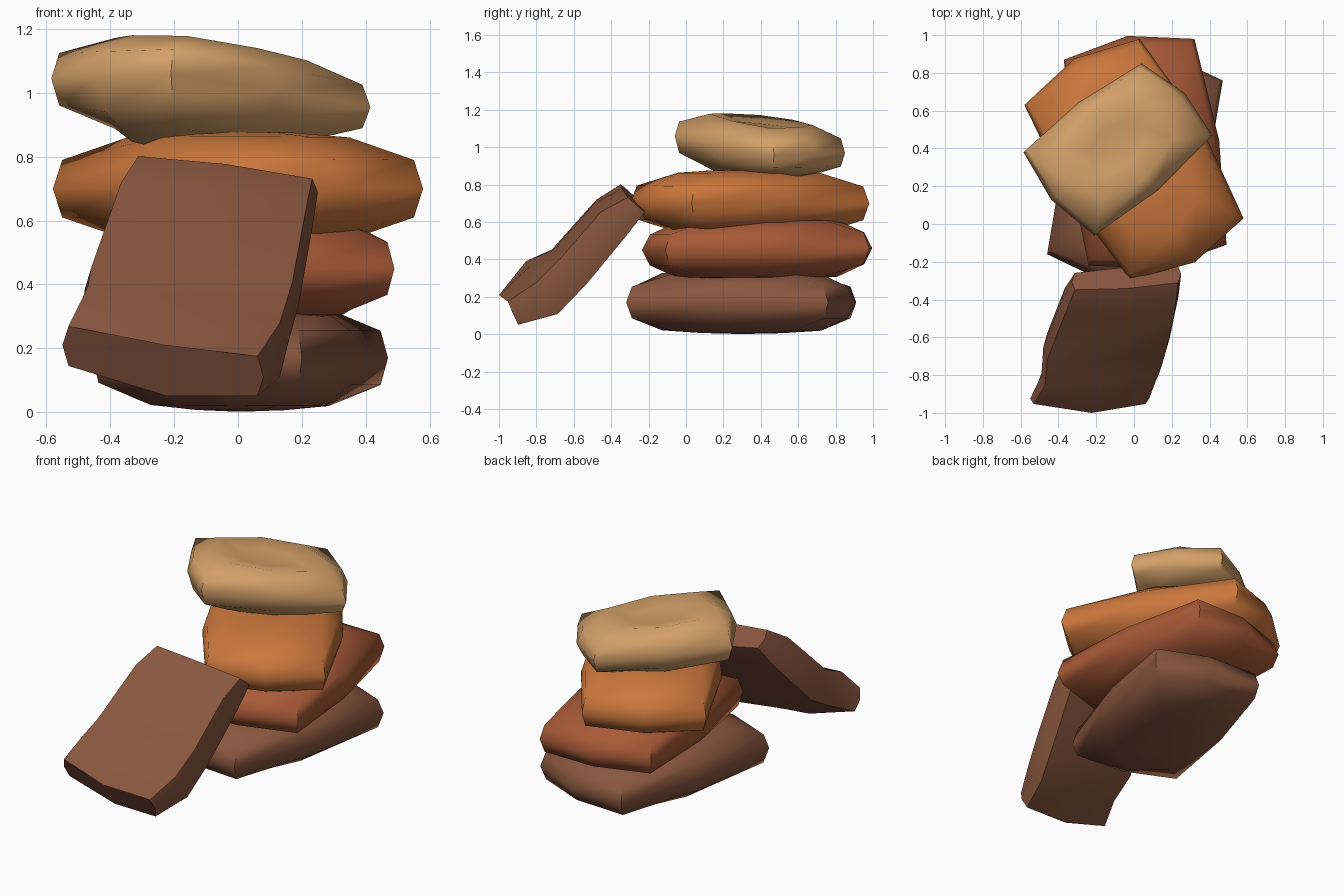
import bpy, bmesh, math
from mathutils import Vector

if "Cube" in bpy.data.objects:
    bpy.data.objects.remove(bpy.data.objects["Cube"])


def material(name, rgb):
    m = bpy.data.materials.new(name)
    m.diffuse_color = (*rgb, 1)
    m.use_nodes = True
    m.node_tree.nodes["Principled BSDF"].inputs["Base Color"].default_value = m.diffuse_color
    return m


BROWN = material("dark_brown", (0.25, 0.094, 0.05))
RUST = material("rust_red", (0.39, 0.102, 0.039))
ORANGE = material("orange_clay", (0.60, 0.185, 0.046))
TAN = material("sandy_tan", (0.65, 0.35, 0.14))

# Half profile of a stone: (reach at corners, reach at edge middles, share of half thickness)
PROFILE = [(0.3, 0.36, -0.97), (0.6, 0.7, -0.89), (0.95, 0.93, -0.5), (1, 1, 0),
           (0.95, 0.93, 0.5), (0.6, 0.7, 0.89), (0.3, 0.36, 0.97)]


def finish(name, bm, mat):
    bmesh.ops.recalc_face_normals(bm, faces=bm.faces)
    me = bpy.data.meshes.new(name)
    bm.to_mesh(me)
    bm.free()
    me.materials.append(mat)
    ob = bpy.data.objects.new(name, me)
    bpy.context.collection.objects.link(ob)
    bpy.ops.object.select_all(action='DESELECT')
    ob.select_set(True)
    bpy.context.view_layer.objects.active = ob
    bpy.ops.object.shade_smooth_by_angle(angle=math.radians(60))
    return ob


def bridge(bm, rings):
    n = len(rings[0])
    for a, b in zip(rings, rings[1:]):
        for i in range(n):
            j = (i + 1) % n
            bm.faces.new((a[i], a[j], b[j], b[i]))


def stone(name, corners, mat, bulge=1.13, sag=None, dip=0):
    """Flat pillow stone from four corners (x, y, mid height, half thickness)."""
    cs = [Vector(c) for c in corners]
    mid = sum(cs, Vector((0, 0, 0, 0))) / 4
    outline = []
    for a, b in zip(cs, cs[1:] + cs[:1]):
        m = (a + b) / 2
        m.x = mid.x + (m.x - mid.x) * bulge
        m.y = mid.y + (m.y - mid.y) * bulge
        outline += [a, m]
    sag = sag or {}
    bm = bmesh.new()
    rings = []
    for at_corner, at_middle, t in PROFILE:
        ring = []
        for i, p in enumerate(outline):
            q = mid.lerp(p, at_middle if i % 2 else at_corner)
            k = sag.get(i, 1) if t < 0 else 1
            z = q.z + t * q.w * k
            if t > 0.9:
                z -= dip
            ring.append(bm.verts.new((q.x, q.y, z)))
        rings.append(ring)
    bridge(bm, rings)
    for ring, side in ((rings[0], -1), (rings[-1], 1)):
        z = mid.z + side * mid.w - (dip if side > 0 else 0)
        tip = bm.verts.new((mid.x, mid.y, z))
        for i in range(len(ring)):
            bm.faces.new((ring[i], ring[(i + 1) % len(ring)], tip))
    return finish(name, bm, mat)


# Stacked stones, bottom to top
stone("bottom_stone", [(-0.46, -0.16, .18, .175), (0.2, -0.32, .17, .17),
                       (0.47, 0.76, .17, .17), (-0.19, 0.91, .17, .17)], BROWN)
stone("second_stone", [(-0.24, -0.22, .45, .165), (0.49, -0.11, .45, .165),
                       (0.32, 0.98, .46, .17), (-0.37, 0.87, .46, .17)], RUST)
stone("third_stone", [(-0.58, 0.63, .7, .18), (-0.02, -0.295, .705, .18),
                      (0.58, 0.03, .7, .18), (0.03, 0.98, .7, .18)], ORANGE, bulge=1.15)
stone("top_stone", [(-0.585, 0.38, 1.045, .165), (-0.21, -0.06, 1.06, .16),
                    (0.415, 0.47, .955, .135), (0.04, 0.85, .97, .15)], TAN,
      sag={1: 1.35, 2: 1.1, 3: 1.15}, dip=0.035)

# Leaning slab: stations of left edge, right edge, half thickness, thickness direction
STATIONS = [
    ((-0.55, -0.925, 0.21), (0.08, -0.925, 0.11), 0.08, (0, -0.4, 0.9)),
    ((-0.49, -0.80, 0.31), (0.15, -0.74, 0.19), 0.12, (0, -0.55, 0.84)),
    ((-0.48, -0.65, 0.385), (0.19, -0.60, 0.335), 0.115, (0, -0.7, 0.7)),
    ((-0.385, -0.41, 0.66), (0.235, -0.385, 0.59), 0.11, (0, -0.75, 0.66)),
    ((-0.33, -0.305, 0.765), (0.25, -0.265, 0.69), 0.07, (0, -0.75, 0.66)),
]
SECTION = [(0, 0), (0.03, 0.85), (0.5, 1.08), (0.97, 0.85),
           (1, 0), (0.97, -0.85), (0.5, -1.08), (0.03, -0.85)]
bm = bmesh.new()
rings = []
for k, (left, right, half, up) in enumerate(STATIONS):
    ring = []
    for u, t in SECTION:
        p = Vector(left).lerp(Vector(right), u) + Vector(up).normalized() * half * t
        if k == 0 and u == 0.5:
            # pointed lower end, bevelled underneath
            p += Vector((0.01, -0.04, -0.03)) if t > 0 else Vector((0.01, 0.0, -0.03))
        ring.append(bm.verts.new(p))
    rings.append(ring)
bridge(bm, rings)
bm.faces.new(rings[0])
bm.faces.new(rings[-1])
finish("leaning_slab", bm, BROWN)
